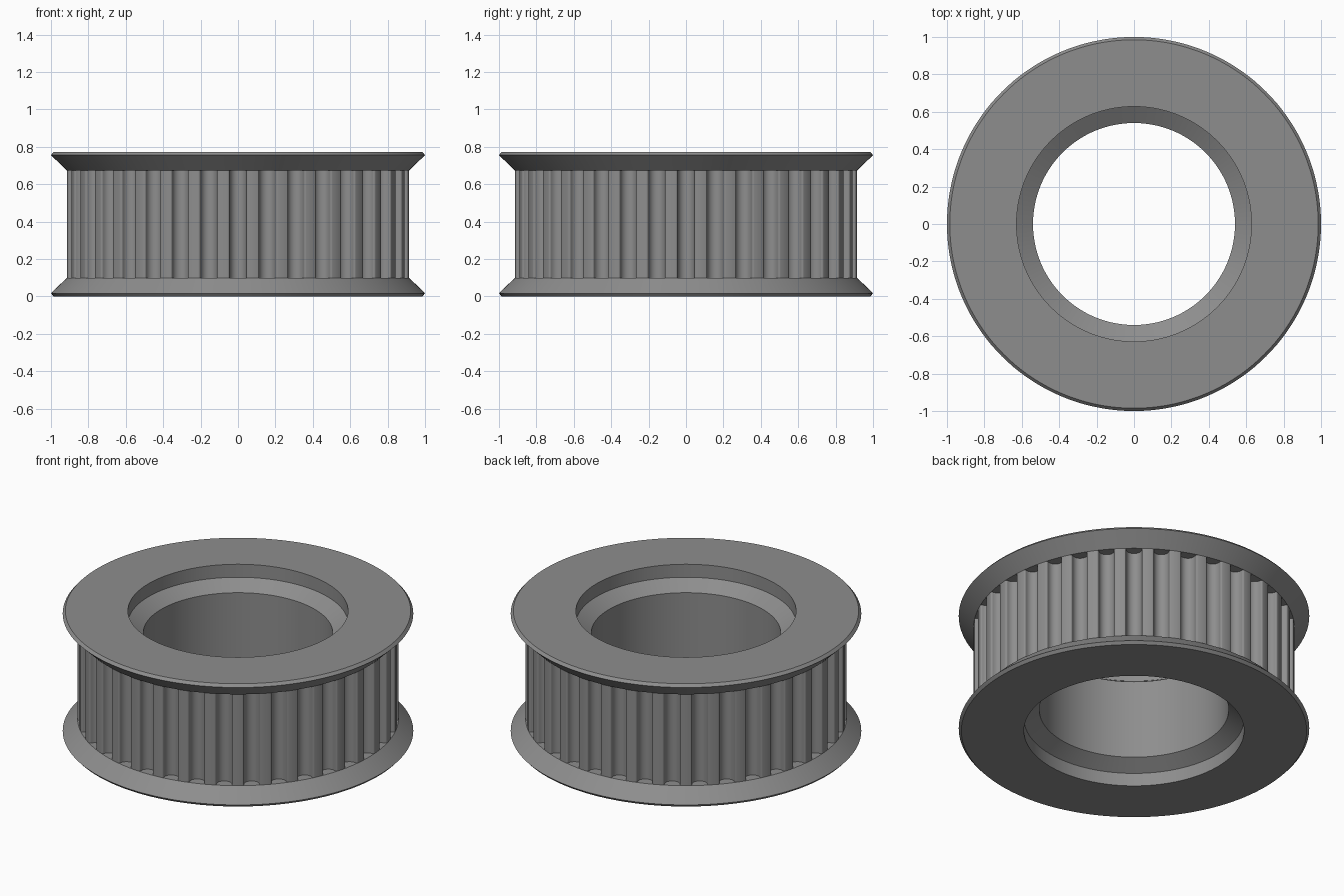
import bpy, bmesh, math

if "Cube" in bpy.data.objects:
    bpy.data.objects.remove(bpy.data.objects["Cube"])

HEIGHT = 0.773      # overall height
FLANGE = 0.099      # flange thickness
TOOTH_R = 0.916     # radius at the tooth tips
TEETH = 36
SEGMENTS = 144

steel = bpy.data.materials.new("steel grey")
steel.diffuse_color = (0.27, 0.27, 0.27, 1)
steel.use_nodes = True
steel.node_tree.nodes["Principled BSDF"].inputs["Base Color"].default_value = steel.diffuse_color


def finish(bm, name):
    bmesh.ops.remove_doubles(bm, verts=bm.verts, dist=1e-5)
    mesh = bpy.data.meshes.new(name)
    bm.to_mesh(mesh)
    bm.free()
    mesh.materials.append(steel)
    obj = bpy.data.objects.new(name, mesh)
    bpy.context.collection.objects.link(obj)
    bpy.ops.object.select_all(action='DESELECT')
    obj.select_set(True)
    bpy.context.view_layer.objects.active = obj
    bpy.ops.object.shade_smooth_by_angle(angle=math.radians(30))
    return obj


def lathe(name, profile):
    bm = bmesh.new()
    verts = [bm.verts.new((r, 0, z)) for r, z in profile]
    edges = [bm.edges.new(pair) for pair in zip(verts, verts[1:])]
    bmesh.ops.spin(bm, geom=verts + edges, cent=(0, 0, 0), axis=(0, 0, 1),
                   angle=math.tau, steps=SEGMENTS, use_merge=True)
    # Order the winding so that the bottom ring faces down on the lower half
    ring = [f for f in bm.faces if abs(f.normal.z) > 0.99 and
            min(abs(f.calc_center_median().z), abs(f.calc_center_median().z - HEIGHT)) < 1e-4]
    bm.normal_update()
    side = 1 if ring[0].calc_center_median().z > HEIGHT / 2 else -1
    if ring[0].normal.z * side < 0:
        bmesh.ops.reverse_faces(bm, faces=bm.faces)
    return finish(bm, name)


# Flange with its half of the bore, counterbore and seat, from the inside out
half = [(0.54, HEIGHT / 2), (0.54, 0.138), (0.628, 0.082), (0.628, 0),
        (0.985, 0), (1.0, 0.017), (TOOTH_R, FLANGE), (0.83, FLANGE)]
lathe("lower_flange", half)
lathe("upper_flange", [(r, HEIGHT - z) for r, z in half])

# One groove: rounded lip, semicircular floor, rounded lip (sideways, radial)
floor_r, lip = 0.0445, 0.0105
floor_c = TOOTH_R - 0.061 + floor_r
lip_x, lip_y = floor_r + lip, TOOTH_R - lip - 0.0015
right = [(lip_x - lip * math.cos(a), lip_y + lip * math.sin(a))
         for a in (math.pi / 2 * (1 - i / 4) for i in range(5))]
bowl = [(floor_r * math.cos(a), floor_c - floor_r * math.sin(a))
        for a in (math.pi * i / 12 for i in range(13))]
groove = right + bowl + [(-x, y) for x, y in reversed(right)]

# Toothed belt wall between the flanges
outline = []
for k in range(TEETH):
    a = math.tau * k / TEETH
    for x, y in reversed(groove):
        outline.append((y * math.cos(a) - x * math.sin(a),
                        y * math.sin(a) + x * math.cos(a)))
    tip = a + math.pi / TEETH
    outline.append((TOOTH_R * math.cos(tip), TOOTH_R * math.sin(tip)))

bm = bmesh.new()
low = [bm.verts.new((x, y, FLANGE)) for x, y in outline]
high = [bm.verts.new((x, y, HEIGHT - FLANGE)) for x, y in outline]
for i in range(len(outline)):
    j = (i + 1) % len(outline)
    bm.faces.new((low[i], low[j], high[j], high[i]))
finish(bm, "toothed_wall")
